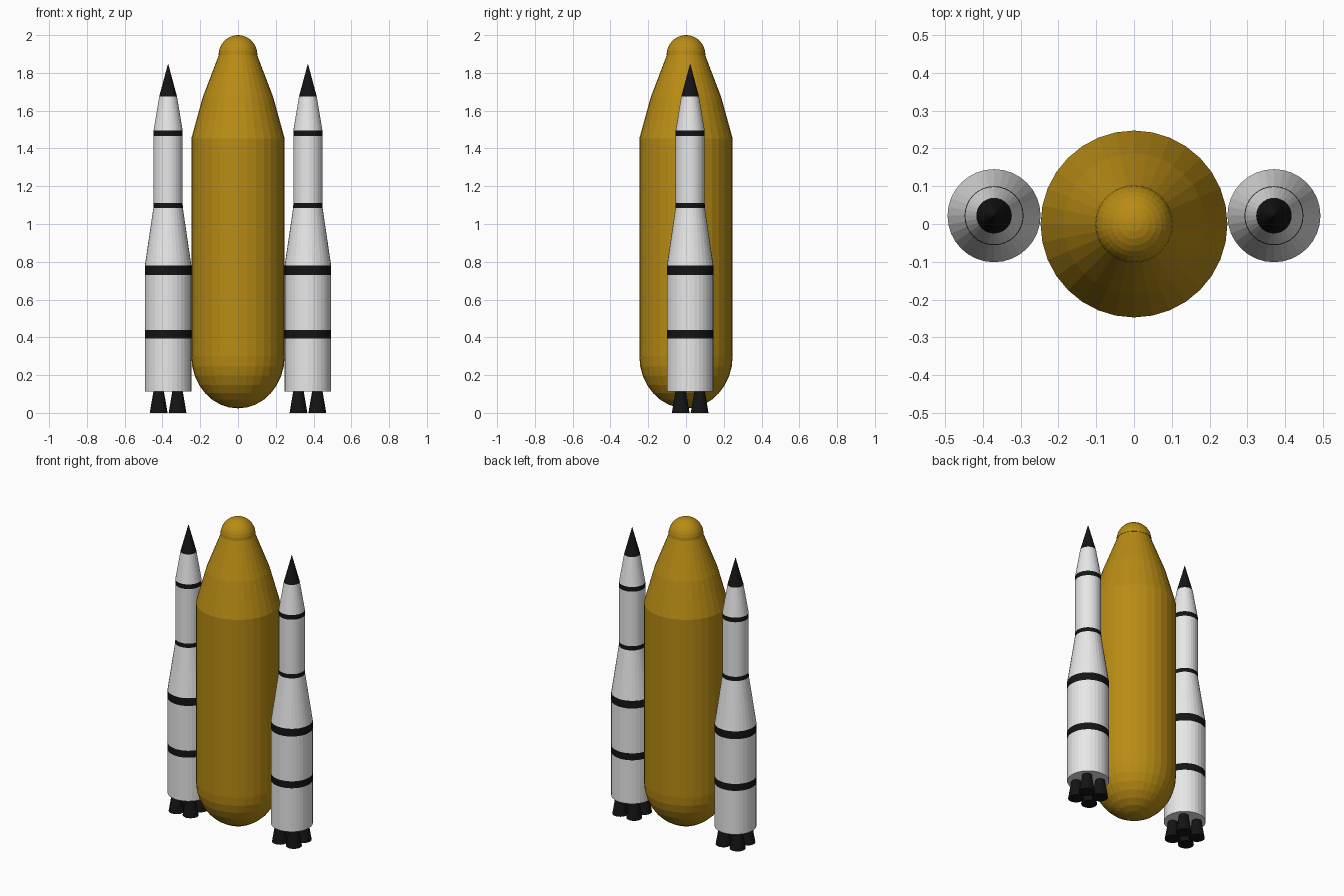
import bpy, bmesh, math

if "Cube" in bpy.data.objects:
    bpy.data.objects.remove(bpy.data.objects["Cube"])


def material(name, rgb):
    m = bpy.data.materials.new(name)
    m.diffuse_color = (*rgb, 1)
    m.use_nodes = True
    m.node_tree.nodes["Principled BSDF"].inputs["Base Color"].default_value = m.diffuse_color
    return m


GOLD = material("tank_gold", (0.48, 0.26, 0.007))
WHITE = material("booster_white", (0.8, 0.8, 0.8))
BLACK = material("black", (0.007, 0.007, 0.007))


def lathe(name, profile, mats, loc=(0, 0, 0), sides=32, dark=()):
    """Spin (radius, z) points around z; faces inside a dark z range get slot 1."""
    bm = bmesh.new()
    rings = []
    for r, z in profile:
        if r < 1e-5:
            rings.append([bm.verts.new((0, 0, z))])
        else:
            rings.append([bm.verts.new((r * math.cos(2 * math.pi * i / sides),
                                        r * math.sin(2 * math.pi * i / sides), z))
                          for i in range(sides)])
    for a, b in zip(rings, rings[1:]):
        for i in range(sides):
            j = (i + 1) % sides
            if len(a) == 1:
                bm.faces.new((a[0], b[j], b[i]))
            elif len(b) == 1:
                bm.faces.new((a[i], a[j], b[0]))
            else:
                bm.faces.new((a[i], a[j], b[j], b[i]))
    # flat caps on open ends
    if len(rings[0]) > 1:
        bm.faces.new(rings[0][::-1])
    if len(rings[-1]) > 1:
        bm.faces.new(rings[-1])
    bmesh.ops.recalc_face_normals(bm, faces=bm.faces)
    for f in bm.faces:
        z = f.calc_center_median().z
        f.material_index = int(any(lo < z < hi for lo, hi in dark))
    me = bpy.data.meshes.new(name)
    bm.to_mesh(me)
    bm.free()
    for m in mats:
        me.materials.append(m)
    ob = bpy.data.objects.new(name, me)
    ob.location = loc
    bpy.context.collection.objects.link(ob)
    return ob


# Central tank: elliptical bottom dome, straight wall, ogive shoulder, round nose cap
R = 0.247
quarter = [math.pi / 2 * i / 8 for i in range(9)]
tank = [(R * math.sin(a), 0.30 - 0.276 * math.cos(a)) for a in quarter]
tank += [(R, 1.452), (0.187, 1.67), (0.101, 1.895)]
lathe("main_tank", tank, [GOLD])
cap = [(0.103 * math.cos(a), 1.895 + 0.105 * math.sin(a)) for a in quarter]
lathe("tank_nose_cap", cap, [GOLD])

# Side boosters: stepped white body with black bands and a black nose tip
BANDS = [(0.395, 0.44), (0.73, 0.78), (1.085, 1.112), (1.465, 1.495), (1.675, 1.86)]
booster = [(0.123, 0.113), (0.123, 0.395), (0.123, 0.44), (0.123, 0.73), (0.123, 0.78),
           (0.078, 1.085), (0.077, 1.112), (0.077, 1.465), (0.077, 1.495),
           (0.047, 1.675), (0, 1.85)]
for side, sx in (("left", -1), ("right", 1)):
    cx, cy = sx * 0.37, 0.022
    lathe(side + "_booster", booster, [WHITE, BLACK], (cx, cy, 0), dark=BANDS)
    # four flared engine nozzles
    for n in range(4):
        dx, dy = (0.05 if n % 2 else -0.05), (0.05 if n > 1 else -0.05)
        lathe(f"{side}_nozzle_{n + 1}", [(0.047, 0), (0.028, 0.113)], [BLACK],
              (cx + dx, cy + dy, 0), sides=20)
